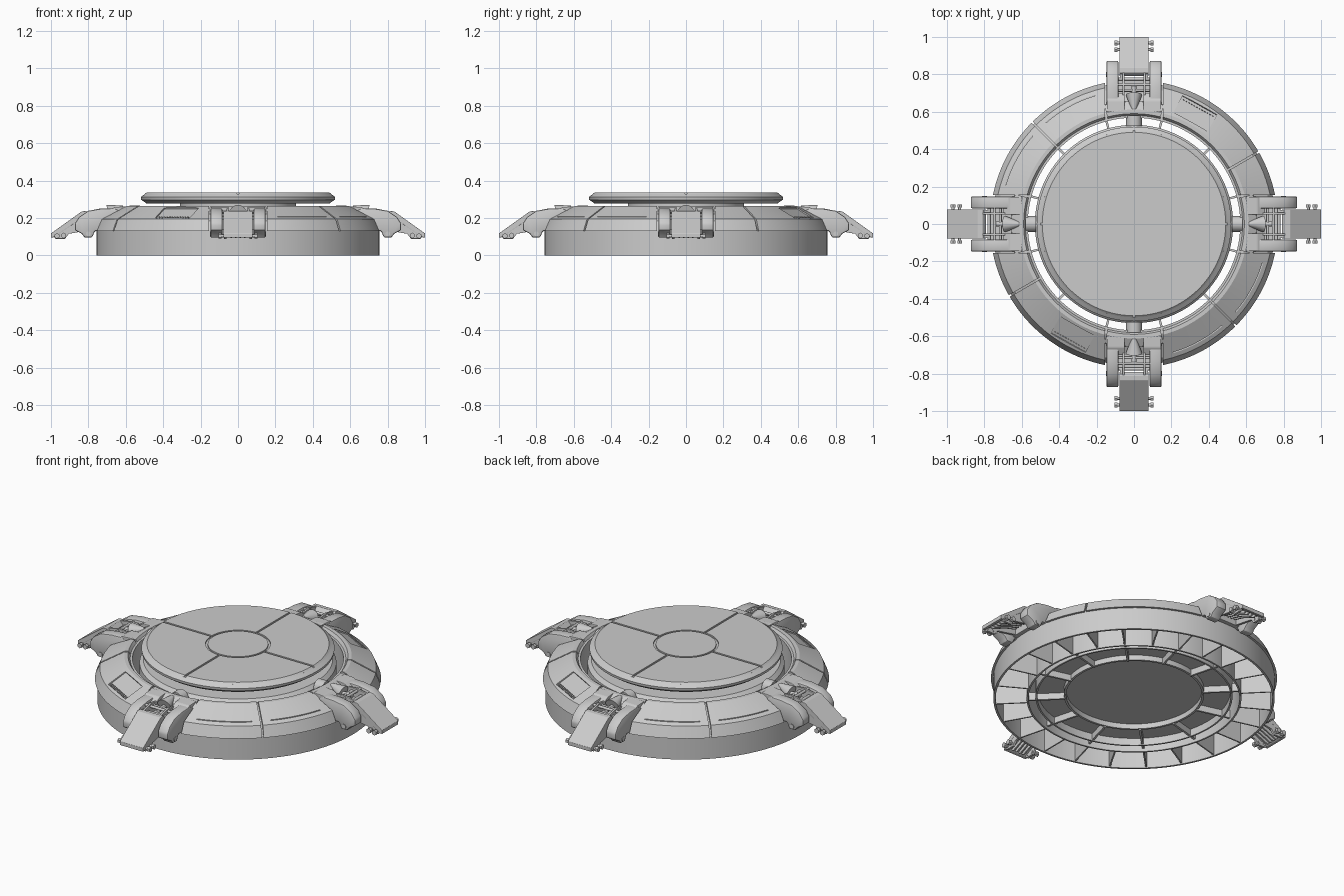
import bpy, bmesh
from math import radians, asin, cos, sin
from mathutils import Matrix, Vector

if "Cube" in bpy.data.objects:
    bpy.data.objects.remove(bpy.data.objects["Cube"])


def finish(name, bm, bevel=0.0):
    bmesh.ops.remove_doubles(bm, verts=bm.verts, dist=1e-5)
    bmesh.ops.recalc_face_normals(bm, faces=bm.faces)
    if bevel:
        sharp = [e for e in bm.edges if e.calc_face_angle(0) > radians(25)]
        bmesh.ops.bevel(bm, geom=sharp, offset=bevel, segments=2, profile=0.5,
                        affect='EDGES', clamp_overlap=True)
    me = bpy.data.meshes.new(name)
    bm.to_mesh(me)
    bm.free()
    ob = bpy.data.objects.new(name, me)
    bpy.context.collection.objects.link(ob)
    return ob


def smooth(ob):
    bpy.ops.object.select_all(action='DESELECT')
    ob.select_set(True)
    bpy.context.view_layer.objects.active = ob
    bpy.ops.object.shade_smooth_by_angle(angle=radians(25))
    return ob


def sector(name, prof, a0=0, a1=360, g0=0.0, g1=0.0):
    """Closed (r, z) profile swept round z; g0/g1 are parallel half gaps at the ends."""
    full = a1 - a0 >= 360
    n = 128 if full else max(6, int((a1 - a0) / 2.5))
    bm = bmesh.new()
    rows = []
    for i in range(n if full else n + 1):
        row = []
        for r, z in prof:
            s = radians(a0) + (asin(g0 / r) if g0 else 0)
            e = radians(a1) - (asin(g1 / r) if g1 else 0)
            a = s + (e - s) * i / n
            row.append(bm.verts.new((r * cos(a), r * sin(a), z)))
        rows.append(row)
    m = len(prof)
    for i in range(n):
        p, q = rows[i], rows[(i + 1) % len(rows)]
        for j in range(m):
            k = (j + 1) % m
            if prof[j][0] or prof[k][0]:
                bm.faces.new((p[j], p[k], q[k], q[j]))
    if not full:
        bm.faces.new(rows[0])
        bm.faces.new(rows[-1])
    return finish(name, bm)


def slab(name, pts, y0, y1, bevel=0.0):
    """Side profile in x, z extruded along y."""
    bm = bmesh.new()
    a = [bm.verts.new((x, y0, z)) for x, z in pts]
    b = [bm.verts.new((x, y1, z)) for x, z in pts]
    bm.faces.new(a)
    bm.faces.new(b)
    for i in range(len(pts)):
        j = (i + 1) % len(pts)
        bm.faces.new((a[i], a[j], b[j], b[i]))
    return finish(name, bm, bevel)


def box(name, x0, x1, y0, y1, z0, z1, bevel=0.0):
    return slab(name, [(x0, z0), (x1, z0), (x1, z1), (x0, z1)], y0, y1, bevel)


def rod(name, p, q, r1, r2=None, n=16):
    p, q = Vector(p), Vector(q)
    d = q - p
    mat = Matrix.Translation((p + q) / 2) @ d.to_track_quat('Z', 'Y').to_matrix().to_4x4()
    bm = bmesh.new()
    bmesh.ops.create_cone(bm, cap_ends=True, segments=n, radius1=r1,
                          radius2=r1 if r2 is None else r2, depth=d.length, matrix=mat)
    return smooth(finish(name, bm))


def spin(ob, angles):
    first, *rest = angles
    ob.rotation_euler.z = radians(first)
    for a in rest:
        c = ob.copy()
        c.rotation_euler.z = radians(a)
        bpy.context.collection.objects.link(c)


def cut(ob, cutter):
    mod = ob.modifiers.new("cut", 'BOOLEAN')
    mod.operation, mod.object, mod.solver = 'DIFFERENCE', cutter, 'EXACT'
    bpy.ops.object.select_all(action='DESELECT')
    bpy.context.view_layer.objects.active = ob
    ob.select_set(True)
    bpy.ops.object.modifier_apply(modifier="cut")
    bpy.data.objects.remove(cutter)


# Hollow outer base ring: wall, sloped roof, inner wall
smooth(sector("base_ring", [(.757, 0), (.757, .135), (.73, .18), (.605, .248), (.568, .248), (.568, 0),
                            (.578, 0), (.578, .236), (.60, .236), (.72, .17), (.745, .13), (.745, 0)]))
spin(slab("base_rib", [(.572, .005), (.75, .005), (.75, .13), (.72, .172), (.60, .24), (.572, .24)],
          -.004, .004), range(0, 360, 15))

# Armour panels: two mirrored pairs of quadrants
PANEL = [(.770, .13), (.744, .193), (.612, .265), (.592, .265), (.575, .24), (.60, .236),
         (.725, .17), (.745, .13)]
for q in range(4):
    split = 45 if q % 2 else 30
    for part, (a0, a1, g0, g1) in enumerate([(0, split, .155, .005), (split, 90, .005, .155)]):
        ob = sector("armour_panel", PANEL, a0, a1, g0, g1)
        if q % 2:                                   # long arc slot
            s = (17, 41) if part == 0 else (49, 73)
            cut(ob, sector("slot_cutter", [(.717, .198), (.722, .198), (.722, .24), (.717, .24)], *s))
        elif part:                                  # recessed hatch with vent slats
            place = (Matrix.Rotation(radians(61), 4, 'Z') @ Matrix.Translation((.678, 0, .2315))
                     @ Matrix.Rotation(radians(28.6), 4, 'Y'))
            c = box("hatch_cutter", -.058, .058, -.105, .105, -.013, .04)
            c.data.transform(place)
            cut(ob, c)
            for i in range(12):
                y = -.088 + .016 * i
                v = box("hatch_slat", .040, .056, y - .004, y + .004, -.016, -.006)
                v.data.transform(place)
                v.rotation_euler.z = radians(90 * q)
        ob.rotation_euler.z = radians(90 * q)
        smooth(ob)

# Inner drum, hub neck and the framework beneath
smooth(sector("inner_drum", [(0, .055), (.52, .055), (.52, .012), (.53, .012), (.53, .225),
                             (.51, .245), (.31, .245), (.31, .285), (0, .285)]))
smooth(sector("under_ring", [(.365, .025), (.378, .025), (.378, .06), (.365, .06)]))
spin(box("under_spoke", .37, .574, -.006, .006, .018, .065), range(15, 360, 30))

# Raised deck with grooved top plates
smooth(sector("deck_disc", [(0, .278), (.49, .278), (.518, .297), (.52, .312), (.499, .327), (0, .327)]))
smooth(sector("deck_centre", [(0, .32), (.163, .32), (.163, .335), (0, .335)]))
plate = smooth(sector("deck_plate", [(.175, .32), (.499, .32), (.499, .327), (.49, .335), (.175, .335)],
                      0, 90, .006, .006))
spin(plate, range(0, 360, 90))

# Clamp arm along +x, then copied round
arm = []
CHEEK = [(.625, .13), (.625, .235), (.66, .252), (.73, .25), (.80, .238), (.85, .205), (.872, .17),
         (.872, .135), (.835, .115), (.82, .095), (.78, .095), (.765, .13)]
BLADE = [(.79, .215), (.81, .237), (.835, .235), (1.0, .117), (1.0, .095), (.985, .097), (.84, .195), (.79, .20)]
FLANGE = [(.77, .14), (.77, .225), (.83, .23), (.995, .113), (.975, .088), (.925, .088),
          (.905, .115), (.85, .125)]
LINK = [(.69, .19), (.69, .245), (.74, .25), (.84, .228), (.84, .16)]
arm.append(slab("clamp_blade", BLADE, -.077, .077, .002))
for s in (1, -1):
    def side(a, b):
        return sorted((s * a, s * b))
    arm += [smooth(slab("clamp_cheek", CHEEK, *side(.083, .148), .008)),
            slab("blade_flange", FLANGE, *side(.062, .076), .002),
            slab("clamp_link", LINK, *side(.05, .062), .002),
            slab("seat_wing", [(.572, .14), (.572, .235), (.60, .262), (.66, .258), (.70, .235), (.70, .14)],
                 *side(.05, .145), .004),
            rod("cheek_pin", (.80, s * .085, .115), (.80, s * .151, .115), .013)]
    for x, z in ((.932, .106), (.968, .104)):
        arm += [rod("blade_bolt", (x, s * .06, z), (x, s * .10, z), .008),
                rod("blade_bolt_head", (x, s * .088, z), (x, s * .105, z), .015, n=6)]
for y in (-.035, -.012, .012, .035):
    arm.append(slab("blade_slat", [(.80, .15), (.80, .21), (.84, .20), (.985, .104), (.965, .092), (.90, .12),
                                   (.86, .135)], y - .004, y + .004))
for x, z in ((.715, .228), (.745, .235), (.775, .215)):
    arm.append(rod("hinge_pin", (x, -.09, z), (x, .09, z), .008))
arm += [box("clamp_seat", .572, .78, -.095, .095, .135, .195, .004),
        smooth(sector("seat_rim", [(.572, .19), (.575, .24), (.59, .262), (.612, .262), (.655, .238), (.66, .19)],
                      -14, 14)),
        slab("blade_floor", [(.85, .165), (.985, .1), (.985, .106), (.85, .175)], -.07, .07),
        rod("piston_collar", (.525, 0, .225), (.58, 0, .225), .042, n=24),
        rod("piston_nose", (.69, 0, .228), (.612, 0, .255), .044, .012, n=24),
        rod("piston_rod", (.68, 0, .225), (.75, 0, .225), .013)]
for ob in arm:
    spin(ob, range(0, 360, 90))
